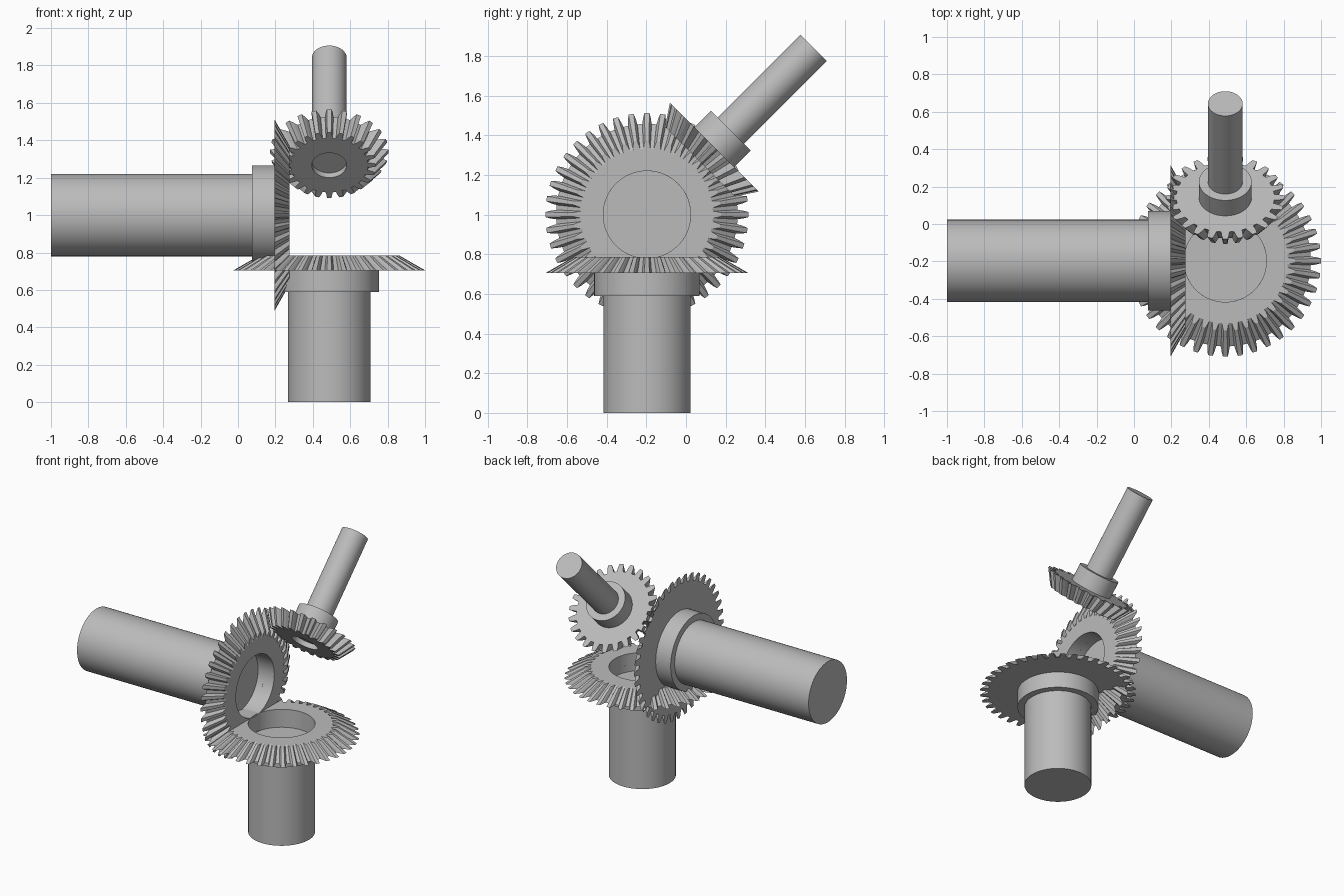
import bpy, bmesh
from math import sin, cos, pi, radians
from mathutils import Vector

cube = bpy.data.objects.get("Cube")
if cube:
    bpy.data.objects.remove(cube, do_unlink=True)

# One plain grey for everything
steel = bpy.data.materials.new("grey_steel")
steel.use_nodes = True
GREY = (0.5, 0.5, 0.5, 1)
steel.diffuse_color = GREY
steel.node_tree.nodes["Principled BSDF"].inputs["Base Color"].default_value = GREY

APEX = Vector((0.488, -0.197, 1.0))   # point where all three axes meet
MODULE = 0.0244                       # tooth size


def tooth_outline(teeth):
    """(radius, angle) pairs round a straight-toothed gear."""
    pitch_r = teeth * MODULE / 2
    step = 2 * pi / teeth
    half = [(-1.25, 0.33), (0, 0.25), (1, 0.16)]      # root, pitch, tip
    flank = [(h, -w) for h, w in half] + [(h, w) for h, w in reversed(half)]
    return [(pitch_r + h * MODULE, (i + w) * step)
            for i in range(teeth) for h, w in flank]


def ring(bm, pairs, z):
    return [bm.verts.new((r * cos(a), r * sin(a), z)) for r, a in pairs]


def bridge(bm, a, b):
    n = len(a)
    for i in range(n):
        j = (i + 1) % n
        bm.faces.new((a[i], a[j], b[j], b[i]))


def finish(bm, name, away, smooth):
    """Place a part so that its local z runs from the apex along its shaft."""
    bmesh.ops.recalc_face_normals(bm, faces=bm.faces)
    mesh = bpy.data.meshes.new(name)
    bm.to_mesh(mesh)
    bm.free()
    mesh.materials.append(steel)
    obj = bpy.data.objects.new(name, mesh)
    bpy.context.collection.objects.link(obj)
    obj.location = APEX
    obj.rotation_mode = 'QUATERNION'
    obj.rotation_quaternion = Vector(away).to_track_quat('Z', 'Y')
    if smooth:
        bpy.ops.object.select_all(action='DESELECT')
        obj.select_set(True)
        bpy.context.view_layer.objects.active = obj
        bpy.ops.object.shade_smooth_by_angle(angle=radians(30))


def gear(name, away, teeth, front, base, bore):
    """Bevel gear: the outline shrinks towards the apex, with a round bore."""
    bm = bmesh.new()
    outline = tooth_outline(teeth)
    hole = [(bore, a) for r, a in outline]
    small = [(r * front / base, a) for r, a in outline]
    loops = [ring(bm, hole, base), ring(bm, outline, base),
             ring(bm, small, front), ring(bm, hole, front)]
    for k in range(4):
        bridge(bm, loops[k], loops[(k + 1) % 4])
    finish(bm, name, away, False)


def lathe(name, away, profile, sides=72):
    """Turned solid from (radius, z) points, capped at both ends."""
    bm = bmesh.new()
    angles = [2 * pi * i / sides for i in range(sides)]
    loops = [ring(bm, [(r, a) for a in angles], z) for r, z in profile]
    for a, b in zip(loops, loops[1:]):
        bridge(bm, a, b)
    bm.faces.new(loops[0])
    bm.faces.new(loops[-1])
    finish(bm, name, away, True)


# name, direction, teeth, gear front, gear base, hub end, shaft end,
# shaft radius, hub radius, depth of the recess in front of the shaft
assemblies = [
    ("lower", (0, 0, -1), 40, 0.215, 0.295, 0.41, 1.0, 0.22, 0.266, 0.13),
    ("right", (-1, 0, 0), 40, 0.213, 0.293, 0.413, 1.488, 0.22, 0.266, 0.13),
    ("upper", (0, 1, 1), 24, 0.377, 0.481, 0.598, 1.189, 0.093, 0.141, 0.035),
]
for name, away, teeth, front, base, hub_end, end, shaft_r, hub_r, deep in assemblies:
    gear(name + "_bevel_gear", away, teeth, front, base, shaft_r)
    floor = front + deep
    lathe(name + "_shaft", away, [(shaft_r, floor), (shaft_r, end)])
    lathe_ring = [(shaft_r, base), (hub_r, base), (hub_r, hub_end), (shaft_r, hub_end)]
    # Hub collar: a closed tube round the shaft
    bm = bmesh.new()
    angles = [2 * pi * i / 72 for i in range(72)]
    loops = [ring(bm, [(r, a) for a in angles], z) for r, z in lathe_ring]
    for k in range(4):
        bridge(bm, loops[k], loops[(k + 1) % 4])
    finish(bm, name + "_hub", away, True)
